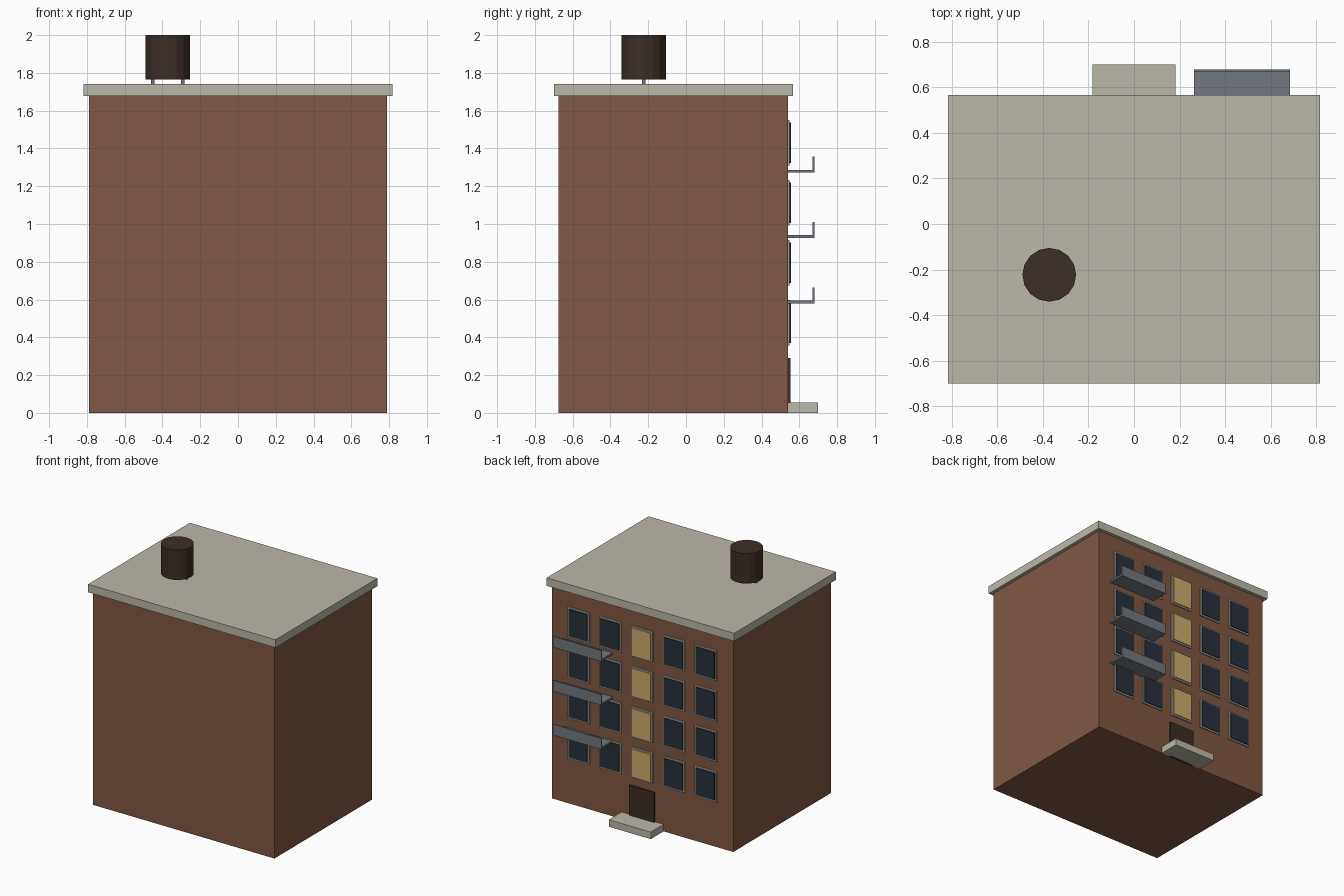
import bpy, math

if "Cube" in bpy.data.objects:
    bpy.data.objects.remove(bpy.data.objects["Cube"])

def material(name, rgb):
    m = bpy.data.materials.new(name)
    m.diffuse_color = (*rgb, 1)
    m.use_nodes = True
    m.node_tree.nodes["Principled BSDF"].inputs["Base Color"].default_value = m.diffuse_color
    return m

BRICK = material("brick", (0.215, 0.098, 0.058))
STONE = material("stone", (0.50, 0.475, 0.40))
GLASS = material("dark_glass", (0.022, 0.030, 0.045))
LIT = material("lit_glass", (0.60, 0.42, 0.15))
FRAME = material("frame", (0.38, 0.36, 0.29))
METAL = material("metal", (0.17, 0.19, 0.22))
DARK = material("dark_wood", (0.045, 0.027, 0.020))

def box(name, lo, hi, mat):
    bpy.ops.mesh.primitive_cube_add(size=1, location=[(a + b) / 2 for a, b in zip(lo, hi)])
    o = bpy.context.object
    o.name = name
    o.scale = [b - a for a, b in zip(lo, hi)]
    bpy.ops.object.transform_apply(location=False, rotation=False, scale=True)
    o.data.materials.append(mat)
    return o

WALL = 0.54  # y of the facade with windows

# Main block, roof slab, entrance
box("building_body", (-0.79, -0.675, 0), (0.79, WALL, 1.68), BRICK)
box("roof_slab", (-0.817, -0.70, 1.677), (0.817, 0.567, 1.74), STONE)
box("entrance_step", (-0.183, WALL - 0.01, 0), (0.183, 0.70, 0.055), STONE)
box("door", (-0.11, WALL - 0.01, 0.0), (0.11, 0.554, 0.29), DARK)

# Window grid: frame with a pane standing slightly proud of it
for row in range(4):
    z = 0.477 + 0.318 * row
    for col in range(-2, 3):
        x = 0.277 * col
        box("window_frame", (x - 0.094, WALL - 0.01, z - 0.12), (x + 0.094, 0.549, z + 0.12), FRAME)
        box("window_pane", (x - 0.081, WALL - 0.01, z - 0.107), (x + 0.081, 0.556, z + 0.107),
            LIT if col == 0 else GLASS)

# Balconies: floor slab and front railing panel
for i in range(3):
    z = 0.58 + 0.346 * i
    box("balcony_floor", (0.263, WALL - 0.01, z), (0.685, 0.679, z + 0.015), METAL)
    box("balcony_railing", (0.263, 0.669, z + 0.005), (0.685, 0.679, z + 0.085), METAL)

# Water tank on short legs
TX, TY = -0.372, -0.223
bpy.ops.mesh.primitive_cylinder_add(vertices=16, radius=0.118, depth=0.235, location=(TX, TY, 1.8825))
tank = bpy.context.object
tank.name = "water_tank"
tank.data.materials.append(DARK)
for s in (-1, 1):
    x = TX + s * 0.079
    box("tank_leg", (x - 0.009, TY - 0.009, 1.73), (x + 0.009, TY + 0.009, 1.775), METAL)
